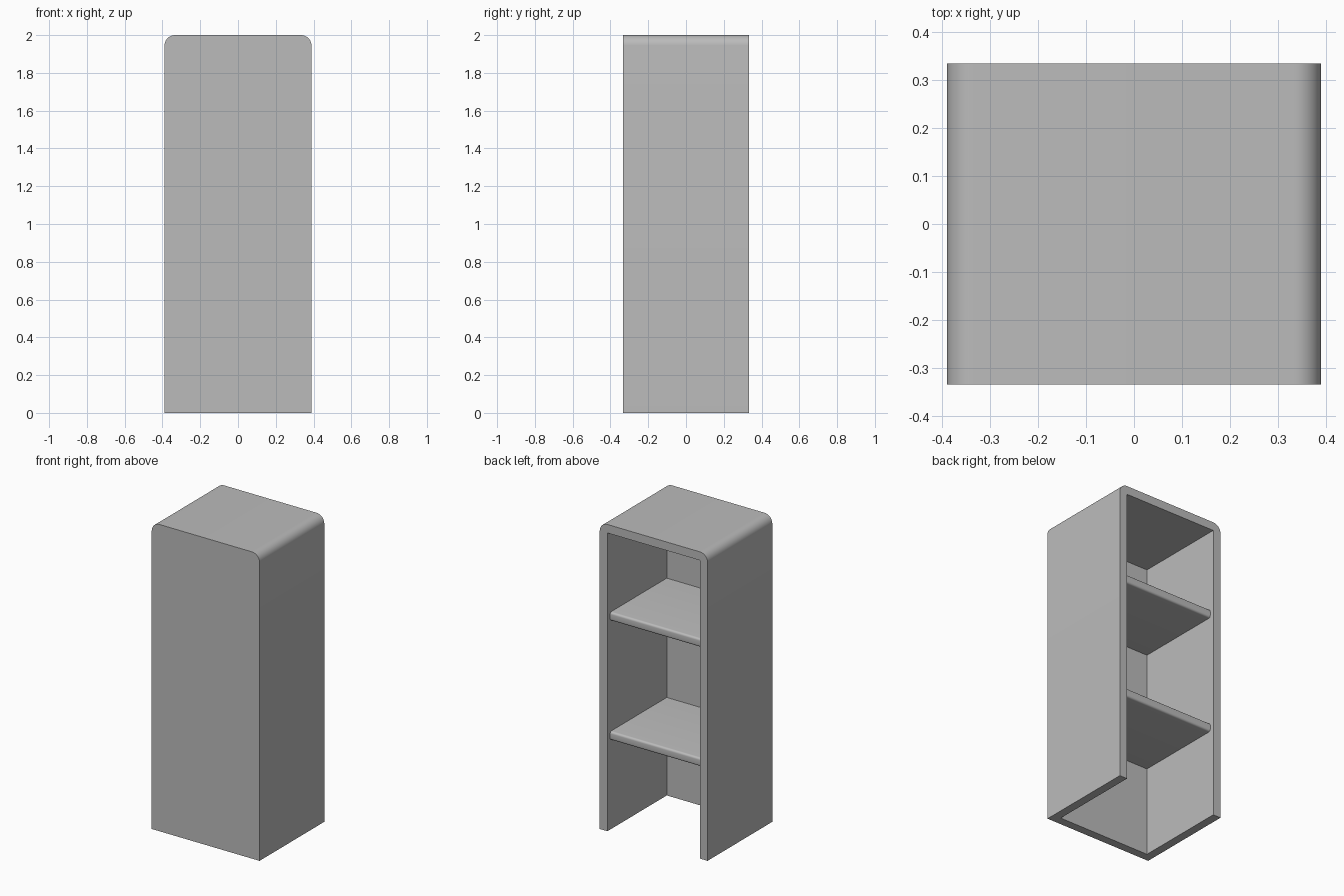
import bpy, bmesh
from math import sin, cos, pi, radians

cube = bpy.data.objects.get("Cube")
if cube:
    bpy.data.objects.remove(cube, do_unlink=True)

U = 2 / 36                      # board thickness
W, D, H = 14 * U, 12 * U, 36 * U

grey = bpy.data.materials.new("plain_grey")
grey.use_nodes = True
grey.diffuse_color = (0.5, 0.5, 0.5, 1)
grey.node_tree.nodes["Principled BSDF"].inputs["Base Color"].default_value = (0.5, 0.5, 0.5, 1)


def arc(cx, cz, r, start, steps):
    """Quarter circle, anticlockwise from the start angle."""
    angles = [start + pi / 2 * i / steps for i in range(steps + 1)]
    return [(cx + r * cos(a), cz + r * sin(a)) for a in angles]


def finish(name, bm):
    bmesh.ops.recalc_face_normals(bm, faces=bm.faces)
    mesh = bpy.data.meshes.new(name)
    bm.to_mesh(mesh)
    bm.free()
    mesh.materials.append(grey)
    obj = bpy.data.objects.new(name, mesh)
    bpy.context.collection.objects.link(obj)
    bpy.ops.object.select_all(action='DESELECT')
    obj.select_set(True)
    bpy.context.view_layer.objects.active = obj
    bpy.ops.object.shade_smooth_by_angle(angle=radians(30))
    return obj


def extrude(bm, face, vec):
    """Pull a face along a vector and return the new face."""
    res = bmesh.ops.extrude_face_region(bm, geom=[face])
    verts = [g for g in res["geom"] if isinstance(g, bmesh.types.BMVert)]
    bmesh.ops.translate(bm, verts=verts, vec=vec)


# Cabinet shell: arch-shaped rim pulled forward, then closed by the front panel
outer = [(W / 2, 0)] + arc(W / 2 - U, H - U, U, 0, 10) \
    + arc(U - W / 2, H - U, U, pi / 2, 10) + [(-W / 2, 0)]
inner = [(U - W / 2, 0), (U - W / 2, H - U), (W / 2 - U, H - U), (W / 2 - U, 0)]
bm = bmesh.new()
back, front = D / 2, -D / 2
rim = bm.faces.new([bm.verts.new((x, back, z)) for x, z in outer + inner])
extrude(bm, rim, (0, U - D, 0))
seam = [f for f in bm.faces if all(abs(v.co.y - front - U) < 1e-4 for v in f.verts)]
bmesh.ops.delete(bm, geom=seam, context='FACES_ONLY')

# Front panel shares the rim outline, so the outside stays one clean surface
bm.verts.ensure_lookup_table()


def vert_at(x, z):
    y = front + U
    return min(bm.verts, key=lambda v: (v.co.x - x) ** 2 + (v.co.y - y) ** 2 + (v.co.z - z) ** 2)


inside = [vert_at(x, z) for x, z in inner]
outside = [vert_at(x, z) for x, z in outer]
bm.faces.new(inside)
face = [bm.verts.new((x, front, z)) for x, z in outer]
bm.faces.new(face)
for i in range(len(outer) - 1):
    bm.faces.new([outside[i], outside[i + 1], face[i + 1], face[i]])
bm.faces.new([outside[-1], inside[0], inside[-1], outside[0], face[0], face[-1]])
finish("cabinet_shell", bm)

# Two shelves, set in a little from the open back, with a rounded free edge
R = U / 4
shelf_back = D / 2 - U / 2
for name, z in (("lower_shelf", 10.5 * U), ("upper_shelf", 24.5 * U)):
    outline = [(front + U, z)] + arc(shelf_back - R, z + R, R, -pi / 2, 5) \
        + arc(shelf_back - R, z + U - R, R, 0, 5) + [(front + U, z + U)]
    bm = bmesh.new()
    side = bm.faces.new([bm.verts.new((U - W / 2, y, h)) for y, h in outline])
    extrude(bm, side, (W - 2 * U, 0, 0))
    finish(name, bm)
